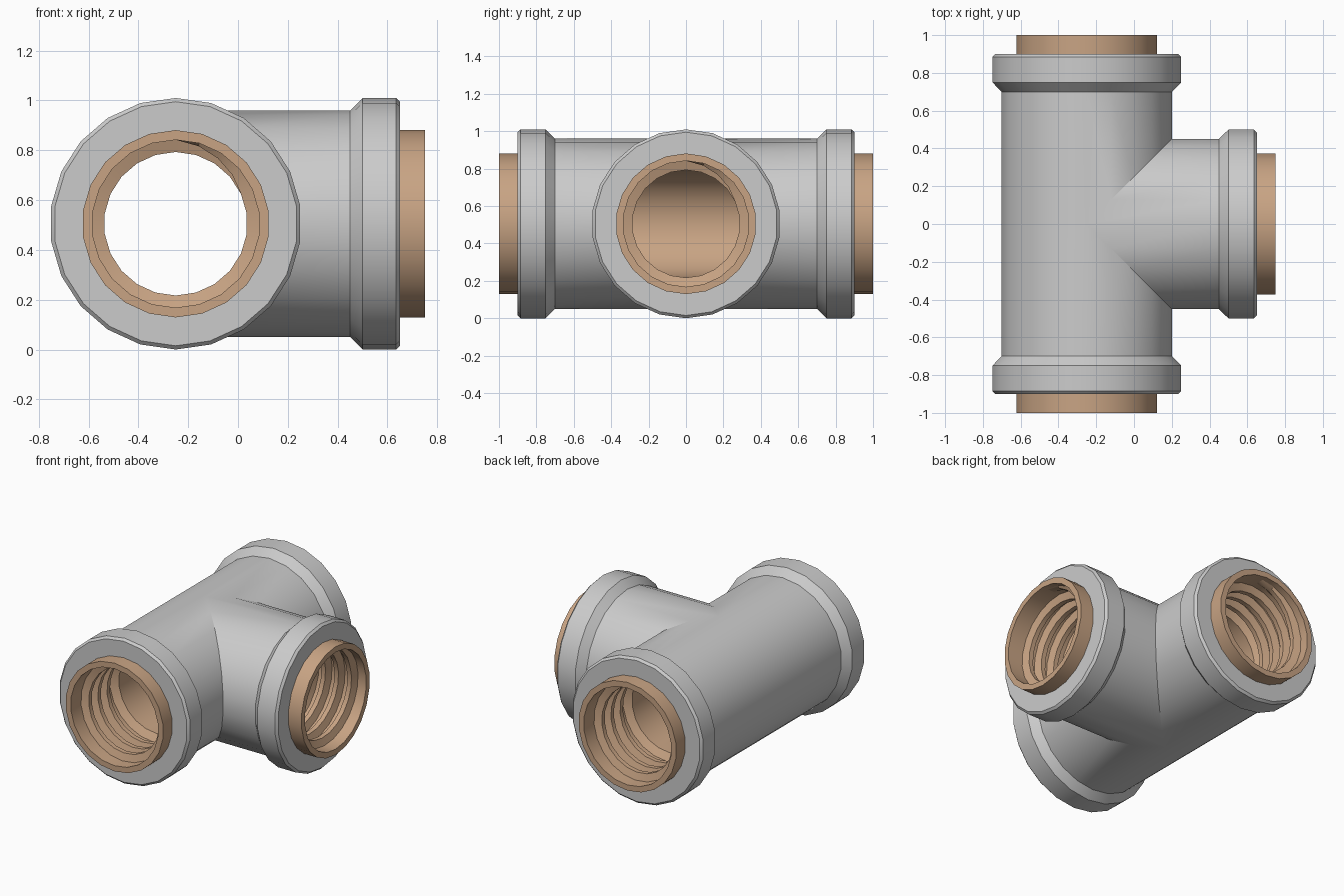
import bpy, bmesh
from math import sin, cos, pi
from mathutils import Vector

if "Cube" in bpy.data.objects:
    bpy.data.objects.remove(bpy.data.objects["Cube"])

N = 22                                  # sides of every round part
CENTRE = Vector((-0.25, 0, 0.505))      # where the three arms meet
UP = Vector((0, 0, 1))
ARMS = [Vector((1, 0, 0)), Vector((0, 1, 0)), Vector((0, -1, 0))]


def point(d, r, a, t):
    return CENTRE + d * t + UP.cross(d) * (r * sin(a)) + UP * (r * cos(a))


def mitre(d, r, a):
    """Distance along the arm where it meets its neighbours."""
    side = r * sin(a)
    return abs(side) if d.x else max(0, side * UP.cross(d).x)


def strips(bm, rows, closed):
    """Skin neighbouring rows of points with quads."""
    rows = [[bm.verts.new(p) for p in row] for row in rows]
    n = len(rows[0])
    for a, b in zip(rows, rows[1:]):
        for i in range(n if closed else n - 1):
            j = (i + 1) % n
            bm.faces.new((a[i], b[i], b[j], a[j]))


def finish(bm, name, mat=None):
    bmesh.ops.remove_doubles(bm, verts=bm.verts, dist=0.0002)
    mesh = bpy.data.meshes.new(name)
    bm.to_mesh(mesh)
    bm.free()
    ob = bpy.data.objects.new(name, mesh)
    bpy.context.collection.objects.link(ob)
    if mat:
        mesh.materials.append(mat)
    bpy.ops.object.select_all(action='DESELECT')
    ob.select_set(True)
    bpy.context.view_layer.objects.active = ob
    bpy.ops.object.shade_smooth_by_angle(angle=pi / 6)
    return ob


def tee(name, profile, mat=None):
    """Three mitred arms; profile is (radius, distance), None = the mitre."""
    bm = bmesh.new()
    angles = [2 * pi * i / N for i in range(N)]
    for d in ARMS:
        strips(bm, [[point(d, r, a, mitre(d, r, a) if t is None else t)
                     for a in angles] for r, t in profile], True)
    return finish(bm, name, mat)


brown = bpy.data.materials.new("brown")
brown.diffuse_color = (0.58, 0.37, 0.23, 1)
brown.use_nodes = True
brown.node_tree.nodes["Principled BSDF"].inputs["Base Color"].default_value = brown.diffuse_color

# Grey outer shell with flared collars
tee("outer_shell", [(0.455, None), (0.455, 0.70), (0.505, 0.75),
                    (0.505, 0.885), (0.49, 0.90), (0.37, 0.90)])

# Brown lining: projecting lip, threaded socket and inner bore
tee("inner_lining", [(0.376, 0.88), (0.376, 1.0), (0.337, 1.0), (0.337, 0.57),
                     (0.288, 0.54), (0.288, None)], brown)

# Spiral thread ridges inside each socket
bm = bmesh.new()
TURNS, PITCH = 3.5, 0.1
steps = int(TURNS * N)
for d in ARMS:
    rows = []
    for base, off in ((True, 0.032), (False, 0.016), (False, -0.016), (True, -0.032)):
        row = []
        for i in range(steps + 1):
            fade = min(1, i / 4, (steps - i) / 4)
            r = 0.337 if base else 0.337 - 0.049 * fade
            row.append(point(d, r, 2 * pi * i / N, 0.93 - PITCH * i / N + off))
        rows.append(row)
    strips(bm, rows, False)
finish(bm, "socket_threads", brown)
